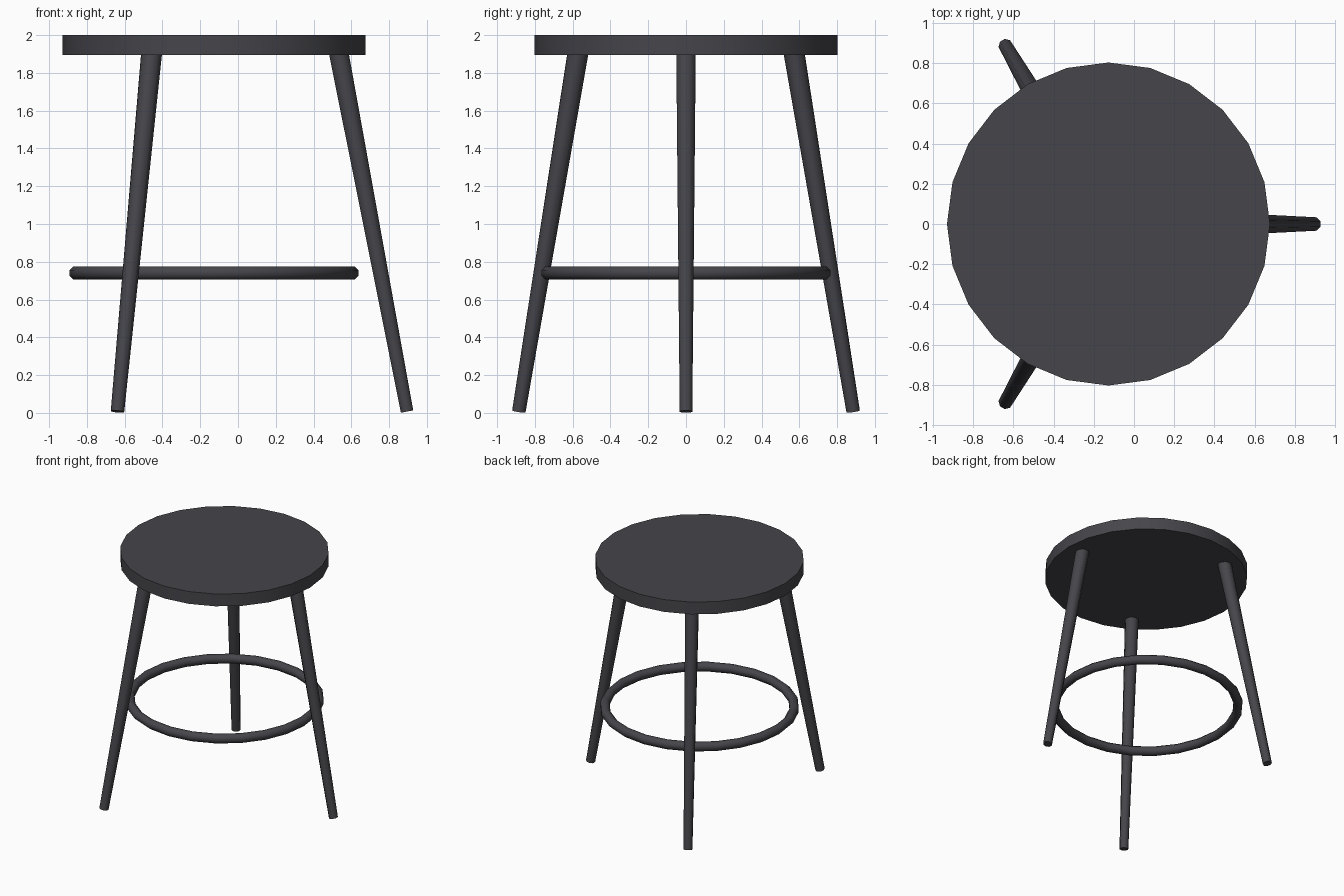
import bpy, bmesh, math
from mathutils import Vector, Matrix

if "Cube" in bpy.data.objects:
    bpy.data.objects.remove(bpy.data.objects["Cube"])

CX = -0.127  # shared axis of seat, ring and legs

mat = bpy.data.materials.new("dark_grey")
mat.diffuse_color = (0.06, 0.06, 0.07, 1)
mat.use_nodes = True
mat.node_tree.nodes["Principled BSDF"].inputs["Base Color"].default_value = mat.diffuse_color


def finish(obj, name):
    obj.name = name
    obj.data.materials.append(mat)
    bpy.ops.object.select_all(action='DESELECT')
    obj.select_set(True)
    bpy.context.view_layer.objects.active = obj
    bpy.ops.object.shade_smooth_by_angle(angle=math.radians(50))


# Seat: 24-sided disc with a vertex on +x
bpy.ops.mesh.primitive_cylinder_add(vertices=24, radius=0.803, depth=0.104,
                                    location=(CX, 0, 1.948),
                                    rotation=(0, 0, math.radians(90)))
finish(bpy.context.object, "seat")

# Footrest ring: octagonal section spun round the axis
bm = bmesh.new()
section = bmesh.ops.create_circle(
    bm, segments=8, radius=0.038,
    matrix=Matrix.Translation((0.73, 0, 0))
    @ Matrix.Rotation(math.pi / 2, 4, 'X')
    @ Matrix.Rotation(math.pi / 8, 4, 'Z'))
bmesh.ops.spin(bm, geom=bm.verts[:] + bm.edges[:], axis=(0, 0, 1),
               cent=(0, 0, 0), angle=math.tau, steps=24)
bmesh.ops.remove_doubles(bm, verts=bm.verts, dist=0.001)
bmesh.ops.recalc_face_normals(bm, faces=bm.faces)
mesh = bpy.data.meshes.new("footrest_ring")
bm.to_mesh(mesh)
bm.free()
ring = bpy.data.objects.new("footrest_ring", mesh)
ring.location = (CX, 0, 0.741)
bpy.context.collection.objects.link(ring)
finish(ring, "footrest_ring")

# Three splayed, tapered legs, running up into the seat
low, high = Vector((1.022, 0, 0.007)), Vector((0.656, 0, 1.93))
for i, name in enumerate(("right_leg", "back_left_leg", "front_left_leg")):
    turn = Matrix.Rotation(i * math.tau / 3, 4, 'Z')
    tilt = (high - low).to_track_quat('Z', 'Y').to_matrix().to_4x4()
    bpy.ops.mesh.primitive_cone_add(vertices=8, radius1=0.036, radius2=0.056,
                                    depth=(high - low).length)
    leg = bpy.context.object
    leg.matrix_world = (Matrix.Translation((CX, 0, 0)) @ turn
                        @ Matrix.Translation((low + high) / 2) @ tilt
                        @ Matrix.Rotation(math.pi / 8, 4, 'Z'))
    finish(leg, name)
